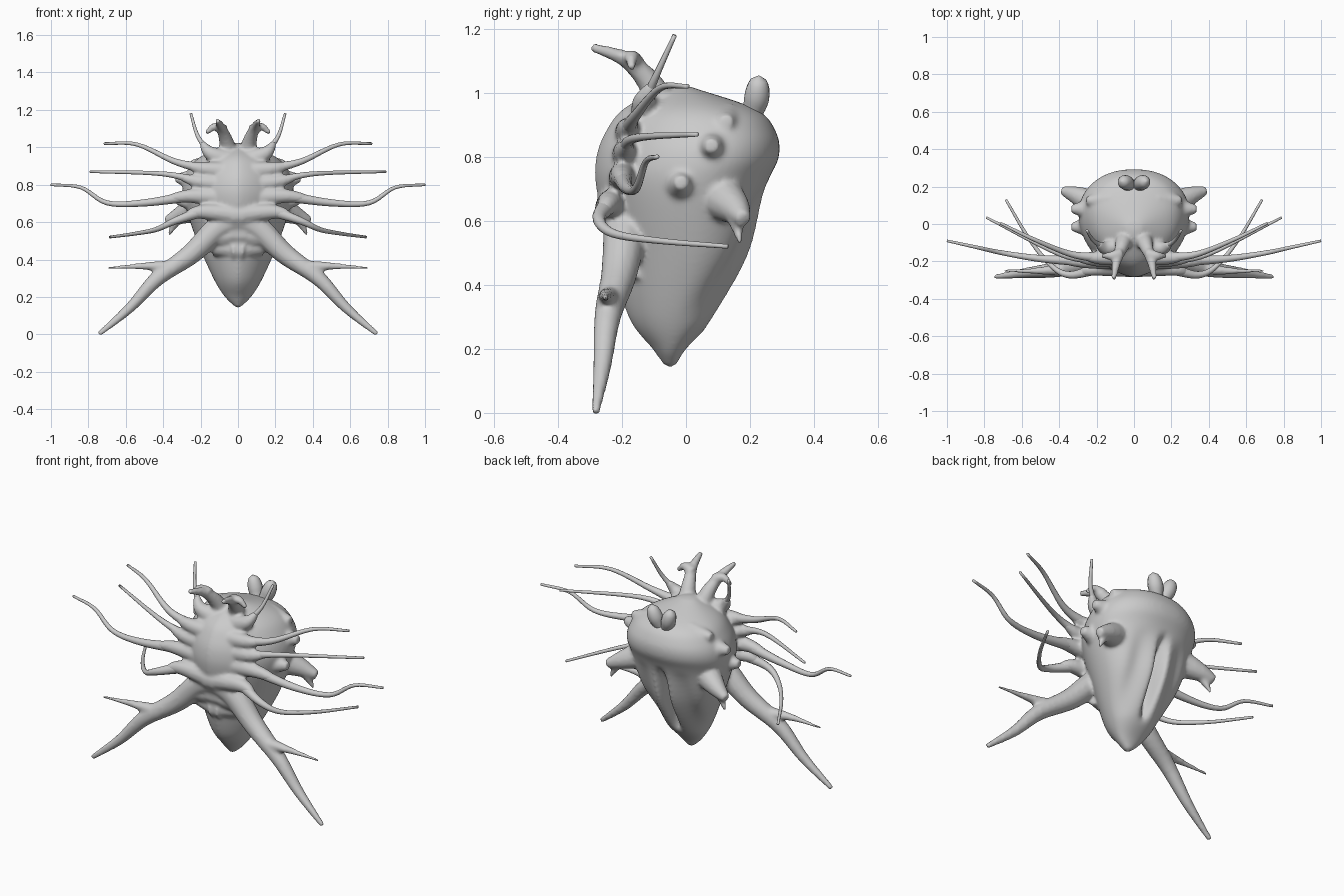
import bpy, bmesh, math
from mathutils import Vector

if "Cube" in bpy.data.objects:
    bpy.data.objects.remove(bpy.data.objects["Cube"])


def spline(pts, steps=6):
    """Smooth path through a few points."""
    p = [Vector(q) for q in pts]
    p = [2 * p[0] - p[1]] + p + [2 * p[-1] - p[-2]]
    out = []
    for i in range(1, len(p) - 2):
        a, b, c, d = p[i - 1:i + 3]
        for s in range(steps):
            t = s / steps
            out.append(0.5 * (2 * b + (c - a) * t + (2 * a - 5 * b + 4 * c - d) * t * t
                              + (3 * b - a - 3 * c + d) * t ** 3))
    return out + [p[-2]]


def skin(bm, rings, start, end):
    """Closed skin over a list of point rings."""
    vs = [[bm.verts.new(c) for c in r] for r in rings]
    n = len(vs[0])
    a, b = bm.verts.new(start), bm.verts.new(end)
    for r, q in zip(vs, vs[1:]):
        for i in range(n):
            bm.faces.new((r[i], r[(i + 1) % n], q[(i + 1) % n], q[i]))
    for i in range(n):
        bm.faces.new((a, vs[0][(i + 1) % n], vs[0][i]))
        bm.faces.new((b, vs[-1][i], vs[-1][(i + 1) % n]))


def tube(bm, pts, radius, sides=12):
    """Tapered limb on both sides; radius is a function of 0..1 along it."""
    for sx in (1, -1):
        pos = spline([(sx * x, y, z) for x, y, z in pts])
        rings, u = [], None
        last = len(pos) - 1
        for i, p in enumerate(pos):
            t = (pos[min(i + 1, last)] - pos[max(i - 1, 0)]).normalized()
            u = t.orthogonal() if u is None else u - t * u.dot(t)
            u.normalize()
            v, r = t.cross(u), radius(i / last)
            rings.append([p + r * (math.cos(k * math.tau / sides) * u
                                   + math.sin(k * math.tau / sides) * v) for k in range(sides)])
        skin(bm, rings, pos[0], pos[-1])


def taper(a, b, power=1):
    return lambda t: b + (a - b) * (1 - t) ** power


def finish(bm, name):
    bmesh.ops.recalc_face_normals(bm, faces=bm.faces[:])
    me = bpy.data.meshes.new(name)
    bm.to_mesh(me)
    bm.free()
    for f in me.polygons:
        f.use_smooth = True
    ob = bpy.data.objects.new(name, me)
    bpy.context.collection.objects.link(ob)
    return ob


# torso profile: front y, back y, half width, z
profile = [(-0.07, -0.03, 0.02, 0.15), (-0.105, 0, 0.07, 0.2), (-0.18, 0.09, 0.132, 0.3),
           (-0.235, 0.205, 0.22, 0.5), (-0.28, 0.248, 0.285, 0.7), (-0.28, 0.29, 0.295, 0.8),
           (-0.25, 0.28, 0.265, 0.88), (-0.195, 0.215, 0.2, 0.95), (-0.07, 0.01, 0.04, 1.02)]
rings = []
for f, b, w, z in spline(profile):
    c, ring = f + (b - f) * 0.6, []
    for k in range(96):
        s, co = math.sin(k * math.tau / 96), math.cos(k * math.tau / 96)
        x = w * math.copysign(abs(co) ** (1.3 if s < 0 else 0.9), co)
        y = c + (b - c if s > 0 else c - f) * s
        if s > 0:  # slit down the back with hollows beside it
            win = max(0, 1 - ((z - 0.49) / 0.22) ** 2)
            y -= 0.11 * win * math.exp(-(x / 0.022) ** 2)
            y -= 0.03 * win * math.exp(-((abs(x) - 0.12) / 0.05) ** 2)
        ring.append((x, y, z))
    rings.append(ring)
body = bmesh.new()
skin(body, rings, (0, -0.05, 0.14), (0, -0.03, 1.025))

# big legs, each with a spike
tube(body, [(-0.04, -0.185, 0.62), (0.1, -0.19, 0.57), (0.25, -0.21, 0.43), (0.43, -0.245, 0.3),
            (0.58, -0.262, 0.14), (0.745, -0.283, 0)], taper(0.085, 0.014))
tube(body, [(0.34, -0.235, 0.355), (0.5, -0.25, 0.365), (0.7, -0.25, 0.355)], taper(0.045, 0.008, 1.6))

# forked crown horns
tube(body, [(0.05, -0.08, 0.97), (0.065, -0.12, 1.04), (0.09, -0.19, 1.105), (0.11, -0.295, 1.143)],
     taper(0.05, 0.014))
tube(body, [(0.07, -0.16, 1.09), (0.125, -0.17, 1.11), (0.172, -0.17, 1.075)], taper(0.034, 0.012))

# side bumps, large side horn with its barb
for tip in [(0.255, 0.125, 0.91), (0.335, 0.08, 0.835), (0.335, -0.015, 0.72)]:
    root = (tip[0] - 0.12, tip[1], tip[2] - 0.01)
    tube(body, [root, tip], taper(0.07, 0.022))
tube(body, [(0.2, 0.1, 0.68), (0.3, 0.15, 0.64), (0.385, 0.18, 0.605)], taper(0.08, 0.024))
tube(body, [(0.32, 0.15, 0.63), (0.37, 0.17, 0.53)], taper(0.034, 0.008))

# collar bulge and web between the legs
tube(body, [(-0.04, -0.18, 0.45), (0.13, -0.155, 0.47)], taper(0.06, 0.05))
tube(body, [(-0.04, -0.185, 0.54), (0.14, -0.18, 0.52)], taper(0.065, 0.06))

# thin arms on both sides, each with a thick root that flows into the chest
arms = {
    "lower_arms": [(0.2, -0.24, 0.655), (0.34, -0.272, 0.605), (0.44, -0.225, 0.56),
                   (0.56, -0.08, 0.537), (0.685, 0.13, 0.52)],
    "long_arms": [(0.25, -0.2, 0.74), (0.5, -0.185, 0.703), (0.7, -0.155, 0.703),
                  (0.84, -0.125, 0.785), (1, -0.09, 0.8)],
    "middle_arms": [(0.2, -0.19, 0.815), (0.4, -0.16, 0.858), (0.79, 0.035, 0.87)],
    "upper_arms": [(0.18, -0.18, 0.885), (0.34, -0.16, 0.925), (0.54, -0.08, 1.015),
                   (0.715, 0.005, 1.02)],
    "top_feelers": [(0.15, -0.13, 0.97), (0.215, -0.09, 1.06), (0.252, -0.035, 1.18)],
}
for name, pts in arms.items():
    slim = 0.6 if name == "top_feelers" else 1
    bm = bmesh.new()
    tube(bm, pts, lambda t: 0.007 + slim * (0.011 * (1 - t) + 0.014 * (1 - t) ** 4))
    finish(bm, name)
    x, y, z = pts[0]
    inner = (-0.03, y + 0.015, z - 0.02) if x > 0.16 else (0.06, y + 0.02, z - 0.04)
    tube(body, [inner, pts[0], spline(pts)[4]], taper(0.062, 0.015))

# fuse and soften the body
ob = finish(body, "body")
m = ob.modifiers.new("fuse", 'REMESH')
m.mode, m.voxel_size, m.use_smooth_shade = 'VOXEL', 0.009, True
m = ob.modifiers.new("blend", 'SMOOTH')
m.factor, m.iterations = 0.5, 8

# twin blunt lobes on the upper back
bm = bmesh.new()
tube(bm, [(0.015, 0.2, 0.92), (0.04, 0.22, 0.98), (0.066, 0.228, 1.052)],
     lambda t: 0.004 + (0.026 + 0.01 * min(1, t * 2)) * math.sqrt(1 - max(0, (t - 0.55) / 0.45) ** 2))
finish(bm, "back_lobes")
